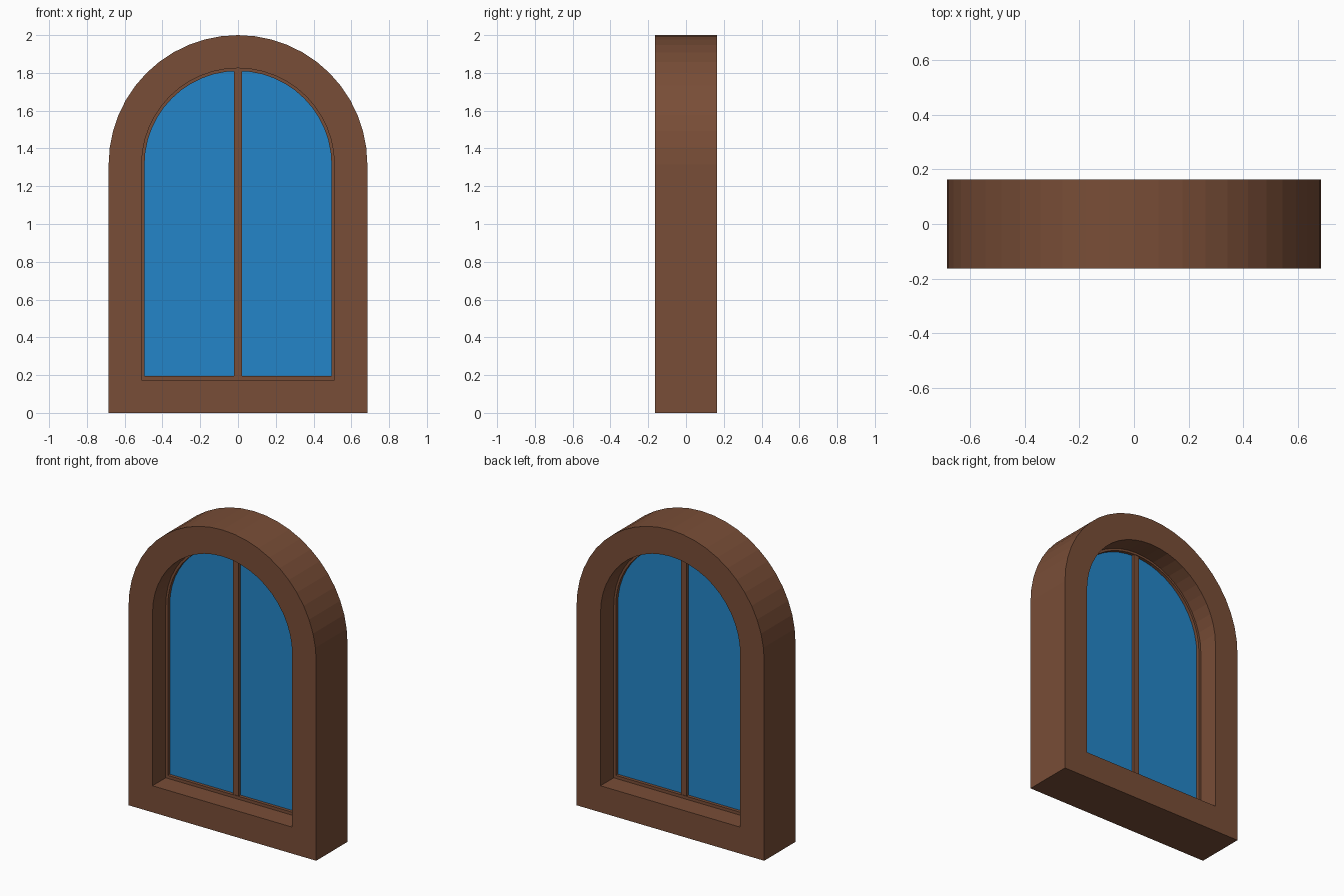
import bpy, bmesh, math

if "Cube" in bpy.data.objects:
    bpy.data.objects.remove(bpy.data.objects["Cube"])

SPRING = 1.315   # height where the arch begins
SEGS = 24        # facets in the half-round head


def material(name, rgb):
    m = bpy.data.materials.new(name)
    m.diffuse_color = (*rgb, 1)
    m.use_nodes = True
    m.node_tree.nodes["Principled BSDF"].inputs["Base Color"].default_value = m.diffuse_color
    return m


wood = material("brown wood", (0.19, 0.075, 0.038))
blue = material("blue glass", (0.017, 0.235, 0.58))


def arch(radius, bottom):
    """Closed outline of a round-headed opening, counter-clockwise from the front."""
    pts = [(-radius, bottom), (radius, bottom)]
    for i in range(SEGS + 1):
        a = math.pi * i / SEGS
        pts.append((radius * math.cos(a), SPRING + radius * math.sin(a)))
    return pts


def finish(name, bm, mat):
    bmesh.ops.recalc_face_normals(bm, faces=bm.faces[:])
    me = bpy.data.meshes.new(name)
    bm.to_mesh(me)
    bm.free()
    me.materials.append(mat)
    ob = bpy.data.objects.new(name, me)
    bpy.context.collection.objects.link(ob)
    return ob


def arched_ring(name, outer, inner, half, mat):
    """Arched surround with a rectangular section between two outlines."""
    bm = bmesh.new()
    loops = [[bm.verts.new((x, y, z)) for x, z in pts]
             for pts, y in ((outer, -half), (inner, -half), (inner, half), (outer, half))]
    n = len(outer)
    for k in range(4):
        a, b = loops[k], loops[(k + 1) % 4]
        for i in range(n):
            j = (i + 1) % n
            bm.faces.new((a[i], a[j], b[j], b[i]))
    return finish(name, bm, mat)


def arched_plate(name, outline, half, mat):
    bm = bmesh.new()
    face = bm.faces.new([bm.verts.new((x, -half, z)) for x, z in outline])
    ext = bmesh.ops.extrude_face_region(bm, geom=[face], use_keep_orig=True)
    verts = [g for g in ext["geom"] if isinstance(g, bmesh.types.BMVert)]
    bmesh.ops.translate(bm, verts=verts, vec=(0, 2 * half, 0))
    return finish(name, bm, mat)


# Heavy outer frame
arched_ring("outer_frame", arch(0.685, 0.0), arch(0.51, 0.175), 0.163, wood)

# Slim sash seated in the opening
arched_ring("sash", arch(0.515, 0.17), arch(0.495, 0.195), 0.025, wood)

# Glass pane, visible from both sides
arched_plate("glass_pane", arch(0.5, 0.19), 0.004, blue)

# Central vertical glazing bar
bm = bmesh.new()
bmesh.ops.create_cube(bm, size=1)
low, high = 0.185, 1.815
for v in bm.verts:
    v.co = (v.co.x * 0.04, v.co.y * 0.044, (low + high) / 2 + v.co.z * (high - low))
finish("glazing_bar", bm, wood)
